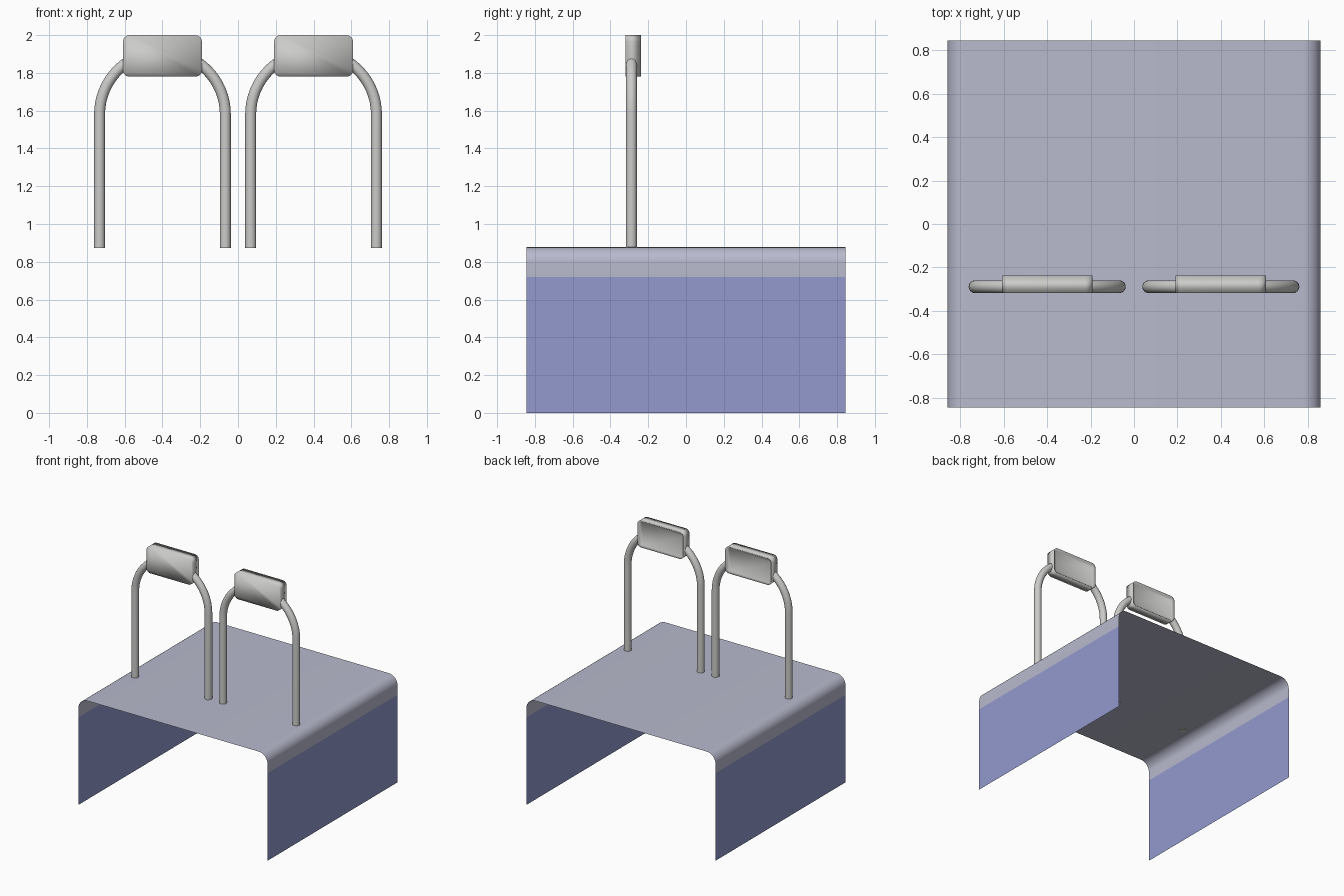
import bpy, bmesh, math

if "Cube" in bpy.data.objects:
    bpy.data.objects.remove(bpy.data.objects["Cube"])


def material(name, rgb):
    m = bpy.data.materials.new(name)
    m.diffuse_color = (*rgb, 1)
    m.use_nodes = True
    m.node_tree.nodes["Principled BSDF"].inputs["Base Color"].default_value = m.diffuse_color
    return m


BLUE = material("blue_side", (0.29, 0.32, 0.61))
LAVENDER = material("pale_lavender_top", (0.48, 0.49, 0.61))
GREY = material("light_grey_metal", (0.60, 0.60, 0.59))


def finish(bm, name, mats, angle):
    """Turn a bmesh into a named, smooth-shaded object."""
    me = bpy.data.meshes.new(name)
    for f in bm.faces:
        f.smooth = True
    bm.to_mesh(me)
    bm.free()
    for m in mats:
        me.materials.append(m)
    me.set_sharp_from_angle(angle=math.radians(angle))
    ob = bpy.data.objects.new(name, me)
    bpy.context.collection.objects.link(ob)
    return ob


# bent sheet: two side walls and a flat top with rounded shoulders
W, L, H, R, SPLIT = 0.86, 0.845, 0.877, 0.08, 0.72
right = [(W, 0), (W, SPLIT)]
for i in range(13):
    a = math.pi / 2 * i / 12
    right.append((W - R + R * math.cos(a), H - R + R * math.sin(a)))
profile = right + [(-x, z) for x, z in reversed(right)]
bm = bmesh.new()
front = [bm.verts.new((x, -L, z)) for x, z in profile]
back = [bm.verts.new((x, L, z)) for x, z in profile]
for i in range(len(profile) - 1):
    f = bm.faces.new((front[i], front[i + 1], back[i + 1], back[i]))
    f.material_index = 0 if f.calc_center_median().z < SPLIT else 1
bm.normal_update()
finish(bm, "bent_sheet", [BLUE, LAVENDER], 40)


# arched tube, swept in the xz plane
def hoop(name, cx):
    y, rad, tube, zc, base, n = -0.289, 0.333, 0.029, 1.58, 0.873, 24
    path = [(cx + rad, base, 0.0)]
    for i in range(33):
        a = math.pi * i / 32
        path.append((cx + rad * math.cos(a), zc + rad * math.sin(a), a))
    path.append((cx - rad, base, math.pi))
    bm = bmesh.new()
    rings = []
    for x, z, a in path:
        ring = []
        for k in range(n):
            t = 2 * math.pi * k / n
            d = tube * math.cos(t)
            ring.append(bm.verts.new((x + d * math.cos(a),
                                      y + tube * math.sin(t),
                                      z + d * math.sin(a))))
        rings.append(ring)
    for p, q in zip(rings, rings[1:]):
        for k in range(n):
            j = (k + 1) % n
            bm.faces.new((p[k], p[j], q[j], q[k]))
    bm.faces.new(rings[0])
    bm.faces.new(rings[-1])
    bmesh.ops.recalc_face_normals(bm, faces=bm.faces)
    finish(bm, name, [GREY], 40)


# rounded pad with a shallow recess in its back
def pad(name, cx):
    hx, hz, r, zc, y0, y1 = 0.209, 0.11, 0.035, 1.89, -0.319, -0.237
    bm = bmesh.new()
    ring = []
    for q, (sx, sz) in enumerate([(1, 1), (-1, 1), (-1, -1), (1, -1)]):
        for i in range(7):
            a = math.pi / 2 * (q + i / 6)
            ring.append((cx + sx * (hx - r) + r * math.cos(a),
                         zc + sz * (hz - r) + r * math.sin(a)))
    a = [bm.verts.new((x, y0, z)) for x, z in ring]
    b = [bm.verts.new((x, y1, z)) for x, z in ring]
    bm.faces.new(a)
    rear = bm.faces.new(b)
    for i in range(len(ring)):
        j = (i + 1) % len(ring)
        bm.faces.new((a[i], a[j], b[j], b[i]))
    bmesh.ops.recalc_face_normals(bm, faces=bm.faces)
    bmesh.ops.inset_region(bm, faces=[rear], thickness=0.014, depth=0)
    bmesh.ops.translate(bm, verts=rear.verts, vec=(0, -0.015, 0))
    bm.normal_update()
    finish(bm, name, [GREY], 180)


for side, cx in (("left", -0.4), ("right", 0.4)):
    hoop(side + "_hoop", cx)
    pad(side + "_headrest", cx)
